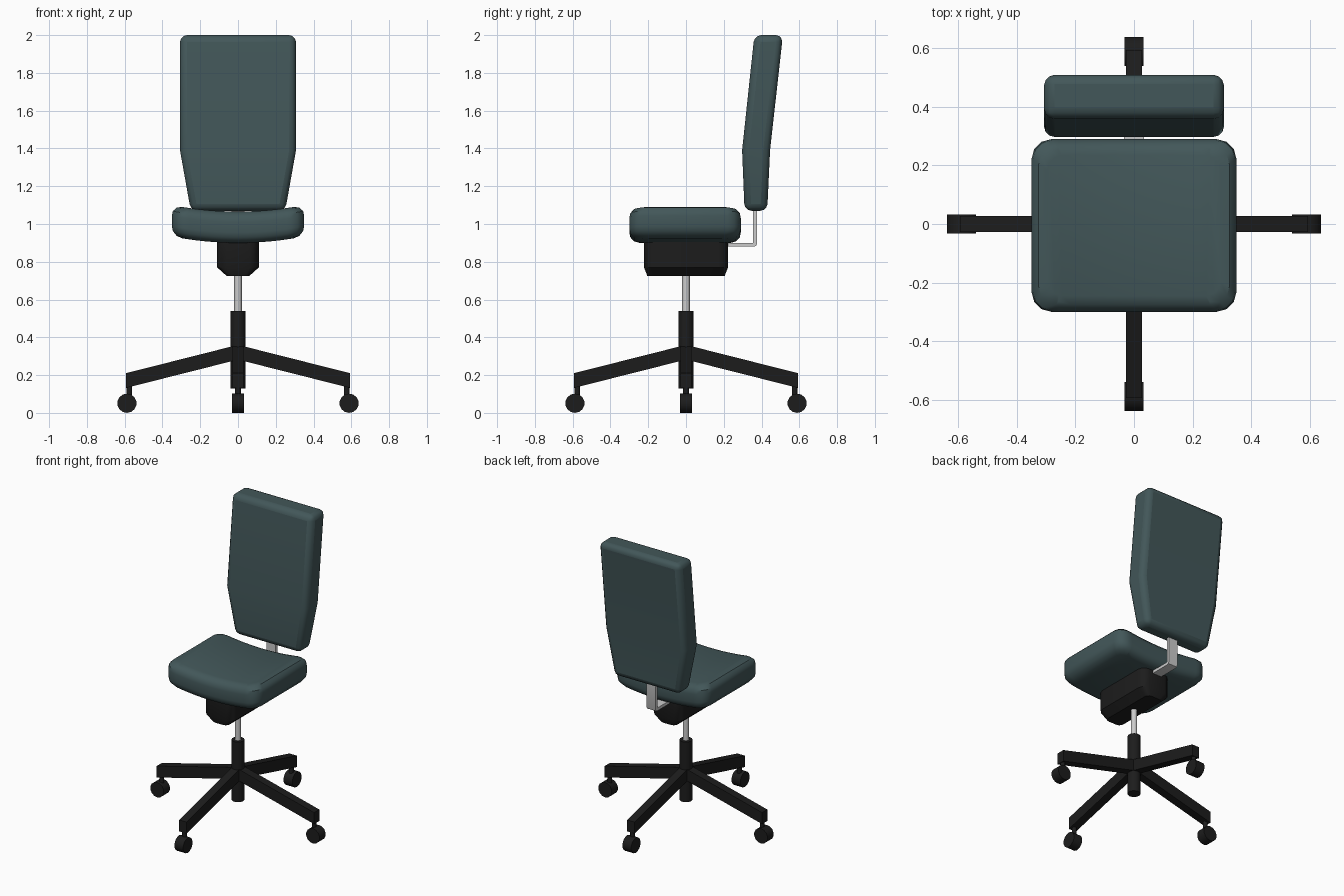
import bpy, bmesh, math
from mathutils import Matrix

if "Cube" in bpy.data.objects:
    bpy.data.objects.remove(bpy.data.objects["Cube"])


def material(name, rgb):
    m = bpy.data.materials.new(name)
    m.diffuse_color = (*rgb, 1)
    m.use_nodes = True
    m.node_tree.nodes["Principled BSDF"].inputs["Base Color"].default_value = m.diffuse_color
    return m


FABRIC = material("teal_fabric", (0.055, 0.095, 0.1))
BLACK = material("black_plastic", (0.012, 0.012, 0.012))


def finish(name, bm, mat=None, smooth=True, bevel=0, segments=3):
    bmesh.ops.recalc_face_normals(bm, faces=bm.faces)
    me = bpy.data.meshes.new(name)
    bm.to_mesh(me)
    bm.free()
    ob = bpy.data.objects.new(name, me)
    bpy.context.collection.objects.link(ob)
    if mat:
        me.materials.append(mat)
    if bevel:
        mod = ob.modifiers.new("round", "BEVEL")
        mod.width, mod.segments = bevel, segments
        mod.limit_method, mod.angle_limit = "ANGLE", math.radians(30)
    if smooth:
        bpy.ops.object.select_all(action="DESELECT")
        ob.select_set(True)
        bpy.context.view_layer.objects.active = ob
        bpy.ops.object.shade_smooth_by_angle(angle=math.radians(35))
    return ob


def loft(rings):
    bm = bmesh.new()
    rows = [[bm.verts.new(p) for p in r] for r in rings]
    n = len(rows[0])
    for a, b in zip(rows, rows[1:]):
        for i in range(n):
            j = (i + 1) % n
            bm.faces.new((a[i], a[j], b[j], b[i]))
    bm.faces.new(rows[0])
    bm.faces.new(rows[-1])
    return bm


def rect(hx, y0, y1, z):
    return [(-hx, y0, z), (hx, y0, z), (hx, y1, z), (-hx, y1, z)]


def rounded_rect(hx, hy, z, c, steps=3):
    pts = []
    for q, (sx, sy) in enumerate(((1, 1), (-1, 1), (-1, -1), (1, -1))):
        for k in range(steps + 1):
            t = math.pi / 2 * (q + k / steps)
            pts.append((sx * (hx - c) + c * math.cos(t), sy * (hy - c) + c * math.sin(t), z))
    return pts


def cylinder(r, depth, sides, matrix):
    bm = bmesh.new()
    bmesh.ops.create_cone(bm, cap_ends=True, segments=sides, radius1=r, radius2=r,
                          depth=depth, matrix=matrix)
    return bm


# Seat cushion: rounded slab, sliced across x and bent into a shallow trough
bm = loft([rounded_rect(hx, hy, z, c) for hx, hy, z, c in (
    (0.295, 0.24, 0.900, 0.05), (0.325, 0.27, 0.908, 0.06), (0.345, 0.29, 0.93, 0.065),
    (0.35, 0.295, 0.955, 0.07), (0.35, 0.295, 1.01, 0.07), (0.345, 0.29, 1.035, 0.065),
    (0.325, 0.27, 1.058, 0.06), (0.295, 0.24, 1.066, 0.05))])
for i in range(-6, 7):
    bmesh.ops.bisect_plane(bm, geom=bm.verts[:] + bm.edges[:] + bm.faces[:],
                           plane_co=(i * 0.043, 0, 0), plane_no=(1, 0, 0))
for v in bm.verts:
    v.co.z += 0.025 * (v.co.x / 0.3) ** 2
    v.co.y -= 0.005
finish("seat", bm, FABRIC)

# Backrest: tapered and kinked slab
bm = loft([rect(0.25, 0.31, 0.43, 1.07), rect(0.307, 0.297, 0.445, 1.39),
           rect(0.307, 0.362, 0.513, 2.0)])
finish("backrest", bm, FABRIC, bevel=0.036)

# Tilt mechanism housing under the seat
bm = loft([rounded_rect(0.06, 0.205, 0.725, 0.03), rounded_rect(0.11, 0.222, 0.77, 0.05),
           rounded_rect(0.11, 0.222, 0.915, 0.05)])
finish("tilt_housing", bm, BLACK)

# Bent bar carrying the backrest
profile = [(0.18, 0.88), (0.36, 0.88), (0.371, 0.884), (0.376, 0.895), (0.376, 1.13),
           (0.356, 1.13), (0.356, 0.9), (0.18, 0.9)]
bm = loft([[(x, y, z) for y, z in profile] for x in (-0.034, 0.034)])
finish("back_support", bm)

# Gas lift and column
finish("gas_lift", cylinder(0.02, 0.25, 20, Matrix.Translation((0, 0, 0.625))))
finish("column", cylinder(0.04, 0.41, 20, Matrix.Translation((0, 0, 0.335))), BLACK)

# Four legs, each with a caster stem and wheel
leg_profile = [(0, 0.36), (0.594, 0.21), (0.594, 0.132), (0, 0.282)]
for i in range(4):
    turn = Matrix.Rotation(i * math.pi / 2, 4, "Z")
    parts = {
        "leg": loft([[(x, y, z) for x, z in leg_profile] for y in (-0.028, 0.028)]),
        "caster_stem": cylinder(0.015, 0.1, 12, Matrix.Translation((0.575, 0, 0.11))),
        "caster_wheel": cylinder(0.051, 0.066, 14, Matrix.Translation((0.588, 0, 0.051))
                                 @ Matrix.Rotation(math.pi / 2, 4, "X")),
    }
    for name, bm in parts.items():
        bm.transform(turn)
        finish(f"{name}_{i + 1}", bm, BLACK, smooth=name != "leg")
